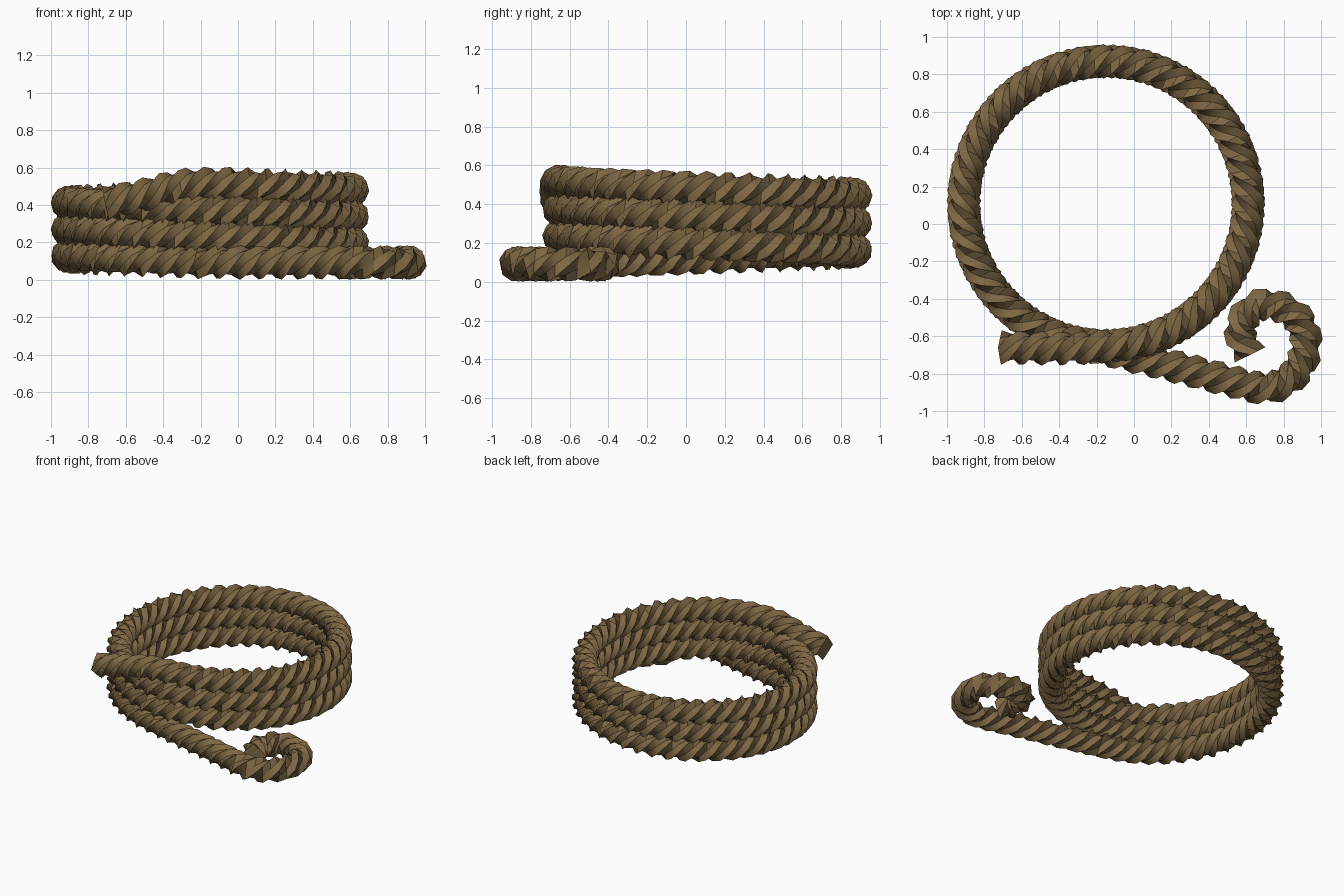
import bpy, bmesh, math
from mathutils import Vector

if "Cube" in bpy.data.objects:
    bpy.data.objects.remove(bpy.data.objects["Cube"])

CENTRE, RADIUS, TURNS = Vector((-0.15, 0.11, 0)), 0.76, 2.95
STEP, PITCH = 0.045, 0.44           # ring spacing and length of one full twist
CORNER, FLAT = 0.092, 0.068         # rope radius at strand ridges and between them

rope_mat = bpy.data.materials.new("rope brown")
rope_mat.diffuse_color = (0.21, 0.137, 0.058, 1)
rope_mat.use_nodes = True
rope_mat.node_tree.nodes["Principled BSDF"].inputs["Base Color"].default_value = rope_mat.diffuse_color

# Centre line: curled tail, rising coil, loose upper end
tail = [(0.62, -0.70), (0.565, -0.56), (0.65, -0.44), (0.80, -0.45), (0.91, -0.56),
        (0.90, -0.74), (0.80, -0.85), (0.67, -0.875), (0.50, -0.835), (0.25, -0.77), (0.0, -0.71)]
ctrl = [Vector((x, y, 0.092)) for x, y in tail]
n = 120
for i in range(n + 1):
    t = TURNS * i / n
    a = math.radians(-104) - 2 * math.pi * t
    ctrl.append(CENTRE + Vector((RADIUS * math.cos(a), RADIUS * math.sin(a), 0.098 + 0.141 * t)))
ctrl += [Vector(p) for p in ((-0.30, -0.665, 0.505), (-0.50, -0.665, 0.455), (-0.72, -0.66, 0.41))]


def catmull(p0, p1, p2, p3, t):
    return 0.5 * (2 * p1 + (p2 - p0) * t + (2 * p0 - 5 * p1 + 4 * p2 - p3) * t * t
                  + (3 * p1 - p0 - 3 * p2 + p3) * t ** 3)


# Fine curve through the control points, then even spacing along it
ext = [2 * ctrl[0] - ctrl[1]] + ctrl + [2 * ctrl[-1] - ctrl[-2]]
fine = [catmull(*ext[i:i + 4], k / 20) for i in range(len(ctrl) - 1) for k in range(20)] + [ctrl[-1]]
path, run = [fine[0]], 0.0
for a, b in zip(fine, fine[1:]):
    run += (b - a).length
    if run >= STEP:
        path.append(b)
        run -= STEP

# Sweep a twisting four-ridged section along the centre line
bm = bmesh.new()
rings = []
for i, p in enumerate(path):
    tan = (path[min(i + 1, len(path) - 1)] - path[max(i - 1, 0)]).normalized()
    side = tan.cross(Vector((0, 0, 1))).normalized()
    up = side.cross(tan)
    twist = 2 * math.pi * i * STEP / PITCH
    ring = []
    for k in range(8):
        a = twist + k * math.pi / 4
        r = FLAT if k % 2 else CORNER
        # tan x side = up: this order turns the strands right-handed
        ring.append(bm.verts.new(p + r * (math.cos(a) * side + math.sin(a) * up)))
    rings.append(ring)
for r0, r1 in zip(rings, rings[1:]):
    for k in range(8):
        j = (k + 1) % 8
        bm.faces.new((r0[k], r0[j], r1[j], r1[k]))
bm.faces.new(rings[0])
bm.faces.new(rings[-1])
bmesh.ops.recalc_face_normals(bm, faces=bm.faces)

mesh = bpy.data.meshes.new("coiled_rope")
bm.to_mesh(mesh)
bm.free()
mesh.materials.append(rope_mat)
rope = bpy.data.objects.new("coiled_rope", mesh)
bpy.context.collection.objects.link(rope)
bpy.context.view_layer.objects.active = rope
rope.select_set(True)
bpy.ops.object.shade_smooth_by_angle(angle=math.radians(35))
